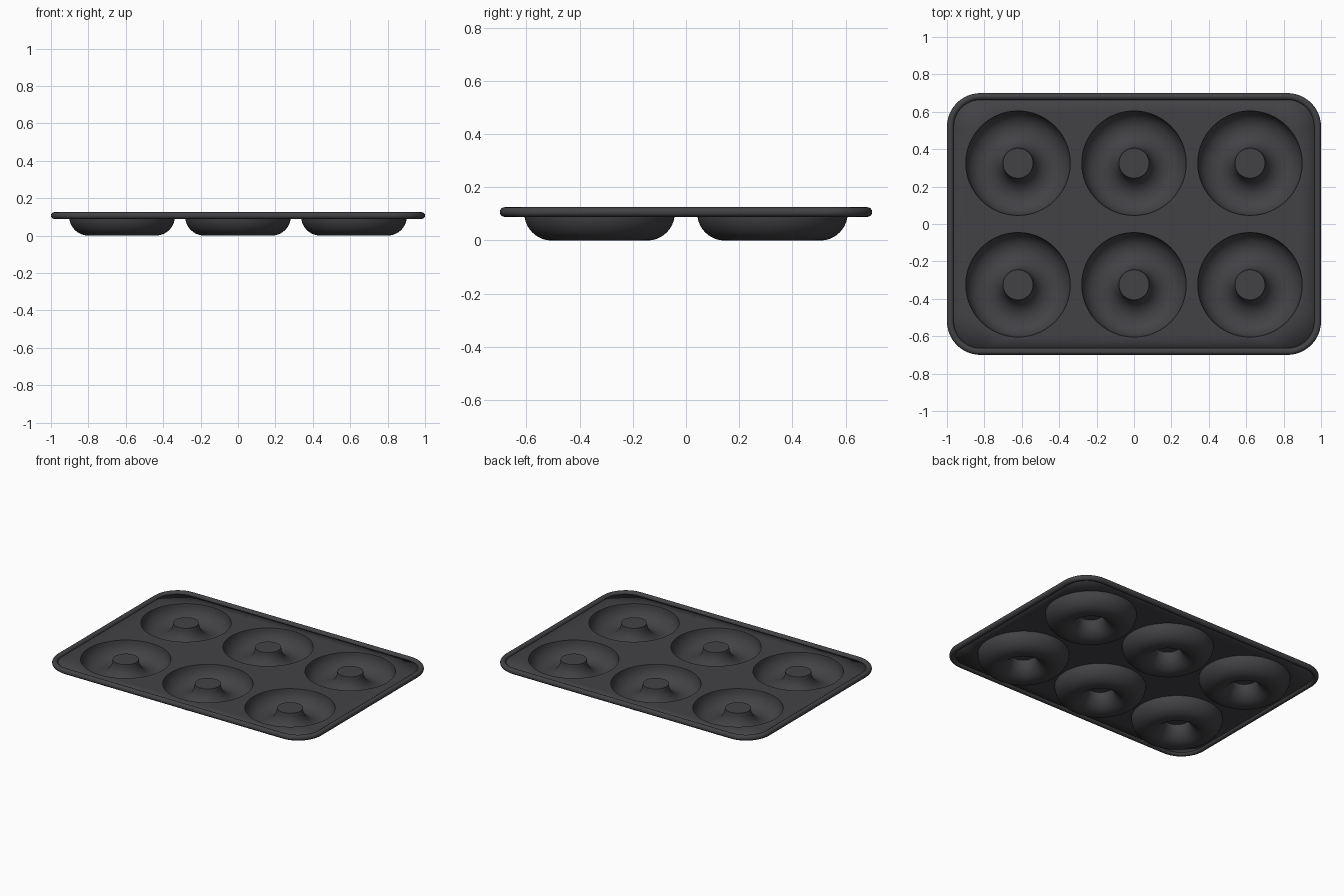
import bpy, bmesh
from math import sin, cos, pi, radians

if "Cube" in bpy.data.objects:
    bpy.data.objects.remove(bpy.data.objects["Cube"], do_unlink=True)

HALF_X, HALF_Y, CORNER = 1.0, 0.7, 0.18
TUBE = 0.018          # radius of the rolled rim
SHEET_Z = 0.104       # underside of the flat sheet
THICK = 0.004
SIDES = 64

metal = bpy.data.materials.new("dark grey metal")
colour = (0.055, 0.053, 0.059, 1)
metal.use_nodes = True
metal.diffuse_color = colour
bsdf = next(n for n in metal.node_tree.nodes if n.type == "BSDF_PRINCIPLED")
bsdf.inputs["Base Color"].default_value = colour
bsdf.inputs["Roughness"].default_value = 0.5


def rounded_rect(inset, z, steps=12):
    """Counter-clockwise rounded rectangle, moved inwards by inset."""
    pts = []
    for i, (sx, sy) in enumerate([(1, 1), (-1, 1), (-1, -1), (1, -1)]):
        for k in range(steps + 1):
            a = (i + k / steps) * pi / 2
            r = CORNER - inset
            pts.append((sx * (HALF_X - CORNER) + r * cos(a),
                        sy * (HALF_Y - CORNER) + r * sin(a), z))
    return pts


def circle(cx, cy, r, z):
    return [(cx + r * cos(2 * pi * k / SIDES), cy + r * sin(2 * pi * k / SIDES), z)
            for k in range(SIDES)]


def add_ring(bm, pts):
    return [bm.verts.new(p) for p in pts]


def bridge(bm, a, b):
    n = len(a)
    for i in range(n):
        j = (i + 1) % n
        bm.faces.new((a[i], a[j], b[j], b[i]))


def finish(bm, name):
    mesh = bpy.data.meshes.new(name)
    bm.to_mesh(mesh)
    bm.free()
    obj = bpy.data.objects.new(name, mesh)
    bpy.context.collection.objects.link(obj)
    mesh.materials.append(metal)
    bpy.ops.object.select_all(action="DESELECT")
    obj.select_set(True)
    bpy.context.view_layer.objects.active = obj
    bpy.ops.object.shade_smooth_by_angle(angle=radians(35))
    return obj


# Pressed sheet: flat plate with six ring-shaped wells
bm = bmesh.new()
outline = add_ring(bm, rounded_rect(TUBE, SHEET_Z))
tops = []
R_OUT, R_IN, STEPS = 0.283, 0.077, 20
mid, half = (R_OUT + R_IN) / 2, (R_OUT - R_IN) / 2
for cx in (-0.62, 0, 0.62):
    for cy in (-0.325, 0.325):
        rings = []
        for s in range(STEPS + 1):
            a = pi * s / STEPS
            rings.append(add_ring(bm, circle(cx, cy, mid + half * cos(a),
                                             SHEET_Z * (1 - sin(a)))))
        for outer, inner in zip(rings, rings[1:]):
            bridge(bm, outer, inner)
        bm.faces.new(rings[-1])          # cap of the centre post
        tops.append(rings[0])

# Fill the flat area between the outline and the wells
edges = []
for loop in [outline] + tops:
    for i, v in enumerate(loop):
        w = loop[(i + 1) % len(loop)]
        edges.append(bm.edges.get((v, w)) or bm.edges.new((v, w)))
bmesh.ops.triangle_fill(bm, edges=edges, use_beauty=True, normal=(0, 0, 1))
bmesh.ops.recalc_face_normals(bm, faces=bm.faces)
if sum(f.normal.z * f.calc_area() for f in bm.faces) < 0:
    bmesh.ops.reverse_faces(bm, faces=bm.faces)
sheet = finish(bm, "pan_sheet")
solid = sheet.modifiers.new("sheet thickness", "SOLIDIFY")
solid.thickness = THICK
solid.offset = 1
solid.use_even_offset = True
# Thickness is applied before the smoothing
sheet.modifiers.move(len(sheet.modifiers) - 1, 0)

# Rolled rim around the edge
bm = bmesh.new()
rings = [add_ring(bm, rounded_rect(TUBE * (1 - cos(a)), SHEET_Z + 0.003 + TUBE * sin(a)))
         for a in (2 * pi * k / 16 for k in range(16))]
for i, ring in enumerate(rings):
    bridge(bm, ring, rings[(i + 1) % len(rings)])
bmesh.ops.recalc_face_normals(bm, faces=bm.faces)
finish(bm, "rolled_rim")
